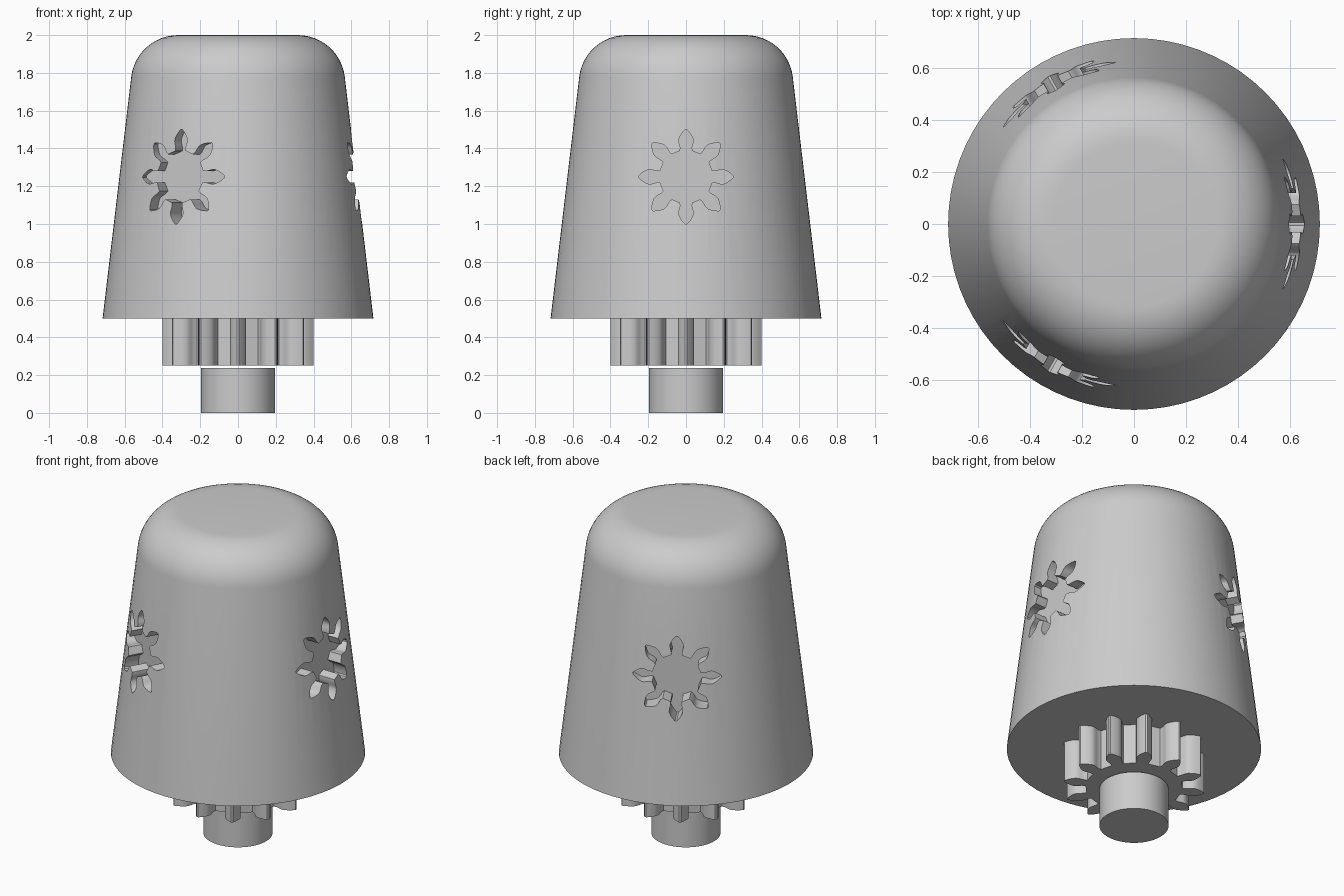
import bpy, bmesh, math
from mathutils import Matrix, Vector

if "Cube" in bpy.data.objects:
    bpy.data.objects.remove(bpy.data.objects["Cube"])

# One grey for everything
grey = bpy.data.materials.new("plain_grey")
grey.use_nodes = True
colour = (0.6, 0.6, 0.6, 1)
grey.diffuse_color = colour
grey.node_tree.nodes["Principled BSDF"].inputs["Base Color"].default_value = colour


def make(name, bm):
    bmesh.ops.recalc_face_normals(bm, faces=bm.faces)
    mesh = bpy.data.meshes.new(name)
    bm.to_mesh(mesh)
    bm.free()
    mesh.materials.append(grey)
    obj = bpy.data.objects.new(name, mesh)
    bpy.context.collection.objects.link(obj)
    return obj


def select(obj):
    bpy.ops.object.select_all(action='DESELECT')
    obj.select_set(True)
    bpy.context.view_layer.objects.active = obj


def smooth(obj):
    select(obj)
    bpy.ops.object.shade_smooth_by_angle(angle=math.radians(30))


# Half tooth, root to tip: (radial offset, half width) in gear modules
TOOTH = [(-1.25, .62), (-.9, .6), (-.6, .68), (-.3, .76), (0, .76),
         (.35, .6), (.7, .37), (1, .1)]


def gear_outline(teeth, tip):
    m = tip / (teeth / 2 + 1)
    side = [Vector(((teeth / 2 + r) * m, w * m)) for r, w in TOOTH]
    tooth = [Vector((p.x, -p.y)) for p in side] + side[::-1]
    return [Matrix.Rotation(math.tau * i / teeth, 2) @ p
            for i in range(teeth) for p in tooth]


def add_gear(bm, teeth, tip, low, high, matrix=Matrix()):
    verts = [bm.verts.new(matrix @ Vector((p.x, p.y, low)))
             for p in gear_outline(teeth, tip)]
    face = bm.faces.new(verts)
    top = bmesh.ops.extrude_face_region(bm, geom=[face], use_keep_orig=True)["geom"]
    shift = matrix.to_3x3() @ Vector((0, 0, high - low))
    bmesh.ops.translate(bm, vec=shift,
                        verts=[g for g in top if isinstance(g, bmesh.types.BMVert)])


# Tapered body with a rounded shoulder
taper, fillet, flat = math.radians(6.8), .25, .317
profile = [(0, .5), (.717, .5)]
for i in range(13):
    a = taper + (math.pi / 2 - taper) * i / 12
    profile.append((flat + fillet * math.cos(a), 2 - fillet + fillet * math.sin(a)))
profile.append((0, 2))
bm = bmesh.new()
pts = [bm.verts.new((r, 0, z)) for r, z in profile]
edges = [bm.edges.new(pair) for pair in zip(pts, pts[1:])]
bmesh.ops.spin(bm, geom=pts + edges, cent=(0, 0, 0), axis=(0, 0, 1),
               angle=math.tau, steps=72, use_merge=True)
bmesh.ops.remove_doubles(bm, verts=bm.verts, dist=1e-5)
body = make("tapered_body", bm)

# Three gear-shaped pockets sunk into the side
bm = bmesh.new()
for k in range(3):
    place = (Matrix.Translation((0, 0, 1.25)) @ Matrix.Rotation(math.tau * k / 3, 4, 'Z')
             @ Matrix.Rotation(math.pi / 2, 4, 'Y'))
    add_gear(bm, 8, .25, .535, .9, place)
cutter = make("pocket_cutter", bm)
cutter.hide_render = True
select(body)
cut = body.modifiers.new("pockets", 'BOOLEAN')
cut.operation, cut.solver, cut.object = 'DIFFERENCE', 'EXACT', cutter
bpy.ops.object.modifier_apply(modifier=cut.name)
bpy.data.objects.remove(cutter)
smooth(body)

# Drive gear beneath the body
bm = bmesh.new()
add_gear(bm, 12, .4, .25, .5)
smooth(make("drive_gear", bm))

# Short round shaft, just clear of the gear
bm = bmesh.new()
bmesh.ops.create_cone(bm, cap_ends=True, segments=64, radius1=.195, radius2=.195,
                      depth=.237, matrix=Matrix.Translation((0, 0, .1185)))
smooth(make("shaft", bm))
